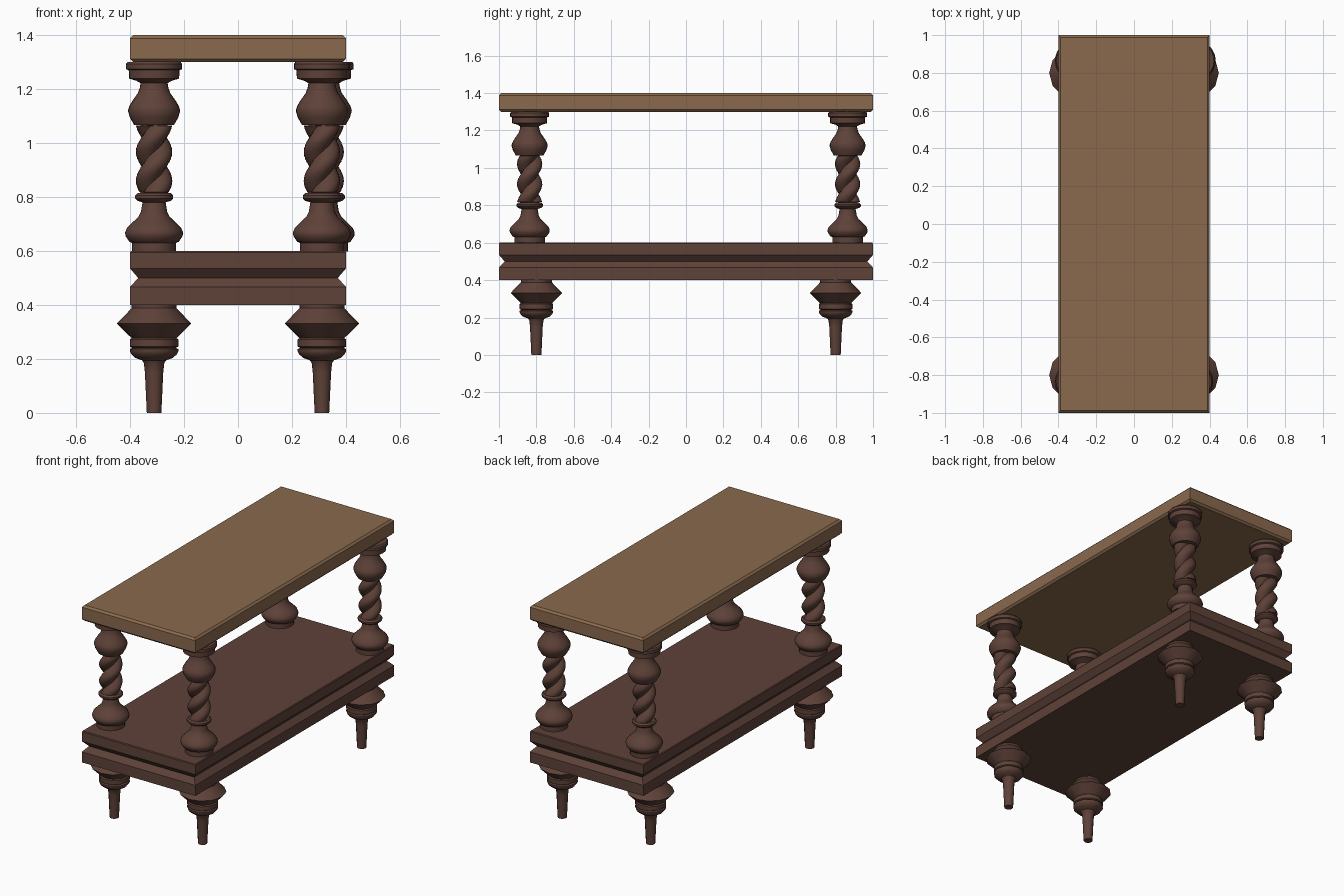
import bpy, bmesh, math

if "Cube" in bpy.data.objects:
    bpy.data.objects.remove(bpy.data.objects["Cube"])


def material(name, color):
    m = bpy.data.materials.new(name)
    m.diffuse_color = (*color, 1)
    m.use_nodes = True
    m.node_tree.nodes["Principled BSDF"].inputs["Base Color"].default_value = m.diffuse_color
    return m


TAN = material("light_wood", (0.254, 0.144, 0.076))
BROWN = material("dark_wood", (0.112, 0.054, 0.040))


def skin(name, rings, mat, location=(0, 0, 0), smooth=True):
    """Join a stack of equal-sized point rings into a capped solid."""
    bm = bmesh.new()
    loops = [[bm.verts.new(p) for p in ring] for ring in rings]
    n = len(loops[0])
    for a, b in zip(loops, loops[1:]):
        for i in range(n):
            j = (i + 1) % n
            bm.faces.new((a[i], a[j], b[j], b[i]))
    bm.faces.new(loops[0][::-1])
    bm.faces.new(loops[-1])
    bmesh.ops.recalc_face_normals(bm, faces=bm.faces)
    me = bpy.data.meshes.new(name)
    bm.to_mesh(me)
    bm.free()
    me.materials.append(mat)
    ob = bpy.data.objects.new(name, me)
    ob.location = location
    bpy.context.collection.objects.link(ob)
    if smooth:
        bpy.ops.object.select_all(action='DESELECT')
        ob.select_set(True)
        bpy.context.view_layer.objects.active = ob
        bpy.ops.object.shade_smooth_by_angle(angle=math.radians(35))
    return ob


def circle(z, r, n):
    return [(r * math.cos(2 * math.pi * i / n), r * math.sin(2 * math.pi * i / n), z)
            for i in range(n)]


def slab(name, profile, mat):
    """Rectangular board whose edge follows (inset, z) points."""
    rings = [[(sx * (0.4 - d), sy * (1 - d), z)
              for sx, sy in ((-1, -1), (1, -1), (1, 1), (-1, 1))] for d, z in profile]
    return skin(name, rings, mat, smooth=False)


# Table top with chamfered edges
slab("table_top", [(0.012, 1.30), (0, 1.312), (0, 1.388), (0.012, 1.40)], TAN)

# Lower shelf with a V groove around it
slab("lower_shelf", [(0, 0.40), (0, 0.467), (0.03, 0.50), (0, 0.535),
                     (0, 0.595), (0.004, 0.60)], BROWN)

# Turned feet, (radius, z)
FOOT = [(0.027, 0), (0.034, 0.15), (0.038, 0.185), (0.045, 0.195), (0.07, 0.204),
        (0.084, 0.217), (0.09, 0.228), (0.09, 0.236), (0.081, 0.241), (0.09, 0.246),
        (0.09, 0.272), (0.083, 0.277), (0.138, 0.331), (0.083, 0.388), (0.083, 0.401)]
for side, x in (("left", -0.311), ("right", 0.311)):
    for end, y in (("front", -0.8), ("back", 0.8)):
        skin(f"{end}_{side}_foot", [circle(z, r, 12) for r, z in FOOT], BROWN, (x, y, 0))

# Turned posts: vase base, twisted middle, vase and cap
POST_LOW = [(0.082, 0.599), (0.082, 0.63), (0.092, 0.634), (0.106, 0.655), (0.108, 0.668),
            (0.101, 0.685), (0.08, 0.706), (0.058, 0.727), (0.049, 0.745), (0.043, 0.78),
            (0.062, 0.786), (0.071, 0.795), (0.071, 0.805), (0.062, 0.814), (0.05, 0.816)]
POST_HIGH = [(0.05, 1.066), (0.074, 1.067), (0.09, 1.095), (0.097, 1.12), (0.092, 1.137),
             (0.078, 1.16), (0.06, 1.185), (0.053, 1.205), (0.05, 1.222), (0.066, 1.231),
             (0.093, 1.239), (0.094, 1.27), (0.104, 1.274), (0.104, 1.293), (0.098, 1.301)]


def twist_ring(z, n):
    # two rounded strands winding right-handed around the axis
    phase = math.pi * (z - 0.86) / 0.107
    pts = []
    for i in range(n):
        a = 2 * math.pi * i / n + phase
        r = 0.041 + 0.027 * abs(math.cos(a - phase))
        pts.append((r * math.cos(a), r * math.sin(a), z))
    return pts


N = 24
STEPS = 24


def unwind(ring, z):
    # rotate a plain ring so its vertices line up with the neighbouring twist
    p = math.pi * (z - 0.86) / 0.107
    c, s = math.cos(p), math.sin(p)
    return [(x * c - y * s, x * s + y * c, h) for x, y, h in ring]


post_rings = [unwind(circle(z, r, N), 0.818) for r, z in POST_LOW]
post_rings += [twist_ring(0.818 + 0.246 * k / STEPS, N) for k in range(STEPS + 1)]
post_rings += [unwind(circle(z, r, N), 1.064) for r, z in POST_HIGH]

for name, x, y in (("front_left_post", -0.311, -0.836), ("front_right_post", 0.311, -0.836),
                   ("back_left_post", -0.311, 0.864), ("back_right_post", 0.325, 0.864)):
    skin(name, post_rings, BROWN, (x, y, 0))
